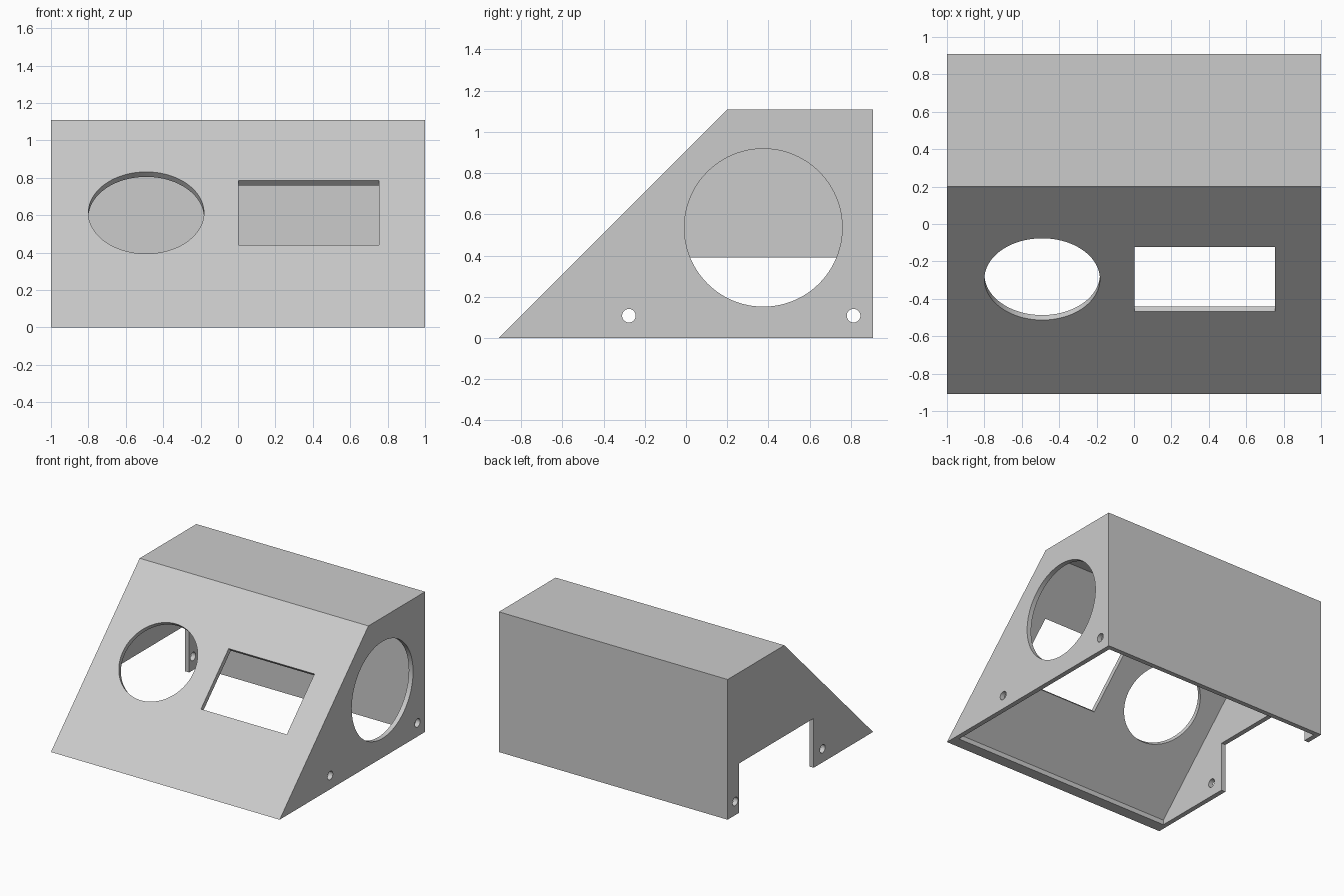
import bpy, bmesh, math
from mathutils import Matrix, Vector

scene = bpy.context.scene
if "Cube" in bpy.data.objects:
    bpy.data.objects.remove(bpy.data.objects["Cube"])

HALF_D, HEIGHT, WALL = 0.908, 1.108, 0.0375
SLOPE = math.radians(45)

grey = bpy.data.materials.new("light grey plastic")
grey.use_nodes = True
grey.diffuse_color = (0.6, 0.6, 0.6, 1)
grey.node_tree.nodes["Principled BSDF"].inputs["Base Color"].default_value = (0.6, 0.6, 0.6, 1)


def finish(name, bm):
    bmesh.ops.recalc_face_normals(bm, faces=bm.faces)
    mesh = bpy.data.meshes.new(name)
    bm.to_mesh(mesh)
    bm.free()
    mesh.materials.append(grey)
    obj = bpy.data.objects.new(name, mesh)
    scene.collection.objects.link(obj)
    return obj


def prism(name, profile, x0, x1):
    """Extrude a (y, z) profile along x."""
    bm = bmesh.new()
    face = bm.faces.new([bm.verts.new((x0, y, z)) for y, z in profile])
    new = bmesh.ops.extrude_face_region(bm, geom=[face])["geom"]
    bmesh.ops.translate(bm, vec=(x1 - x0, 0, 0),
                        verts=[v for v in new if isinstance(v, bmesh.types.BMVert)])
    return finish(name, bm)


def cylinder(name, radius, depth, matrix, sides=96):
    bm = bmesh.new()
    bmesh.ops.create_cone(bm, cap_ends=True, segments=sides, radius1=radius,
                          radius2=radius, depth=depth, matrix=matrix)
    return finish(name, bm)


def box(name, size, matrix):
    bm = bmesh.new()
    bmesh.ops.create_cube(bm, size=1, matrix=matrix @ Matrix.Diagonal((*size, 1)))
    return finish(name, bm)


def on_slope(x, z):
    """Frame on the sloping panel, local z along its normal."""
    return Matrix.Translation((x, z - HALF_D, z)) @ Matrix.Rotation(SLOPE, 4, "X")


def along_x(x, y, z):
    return Matrix.Translation((x, y, z)) @ Matrix.Rotation(math.pi / 2, 4, "Y")


# Solid outer body with a sloping front
housing = prism("console_housing", [(-HALF_D, 0), (HEIGHT - HALF_D, HEIGHT),
                                    (HALF_D, HEIGHT), (HALF_D, 0)], -1, 1)

# Hollow interior, open at the bottom, with a short upright lip at the front
slant = WALL / math.sin(SLOPE)
lip_y = -HALF_D + slant + WALL
roof = HEIGHT - WALL
cutters = [prism("cavity_cutter", [(lip_y, -0.1), (lip_y, WALL), (roof - HALF_D + slant, roof),
                                   (HALF_D - WALL, roof), (HALF_D - WALL, -0.1)],
                 -1 + WALL, 1 - WALL)]

# Round and rectangular openings in the sloping panel
cutters.append(cylinder("round_window_cutter", 0.309, 0.2, on_slope(-0.491, 0.613)))
cutters.append(box("display_window_cutter", (0.75, 0.489, 0.2), on_slope(0.379, 0.613)))

# Large round opening in one end wall, notch in the other
cutters.append(cylinder("side_opening_cutter", 0.383, 0.2, along_x(1, 0.375, 0.535)))
cutters.append(box("side_notch_cutter", (0.2, 0.931, 0.79),
                   Matrix.Translation((-1, 0.2995, -0.005))))

# Screw holes through both end walls
for x in (-1, 1):
    for y in (-0.277, 0.813):
        cutters.append(cylinder("screw_hole_cutter", 0.033, 0.2, along_x(x, y, 0.108), 32))

for cutter in cutters:
    cutter.hide_render = True
    mod = housing.modifiers.new(cutter.name, "BOOLEAN")
    mod.operation, mod.solver, mod.object = "DIFFERENCE", "EXACT", cutter

# Bake the cuts and drop the cutters
bpy.context.view_layer.update()
evaluated = housing.evaluated_get(bpy.context.evaluated_depsgraph_get())
baked = bpy.data.meshes.new_from_object(evaluated)
housing.modifiers.clear()
housing.data = baked
for cutter in cutters:
    bpy.data.objects.remove(cutter)
baked.materials.clear()
baked.materials.append(grey)
for poly in baked.polygons:
    poly.material_index = 0

for obj in bpy.context.selected_objects:
    obj.select_set(False)
housing.select_set(True)
bpy.context.view_layer.objects.active = housing
bpy.ops.object.shade_smooth_by_angle(angle=math.radians(30))
